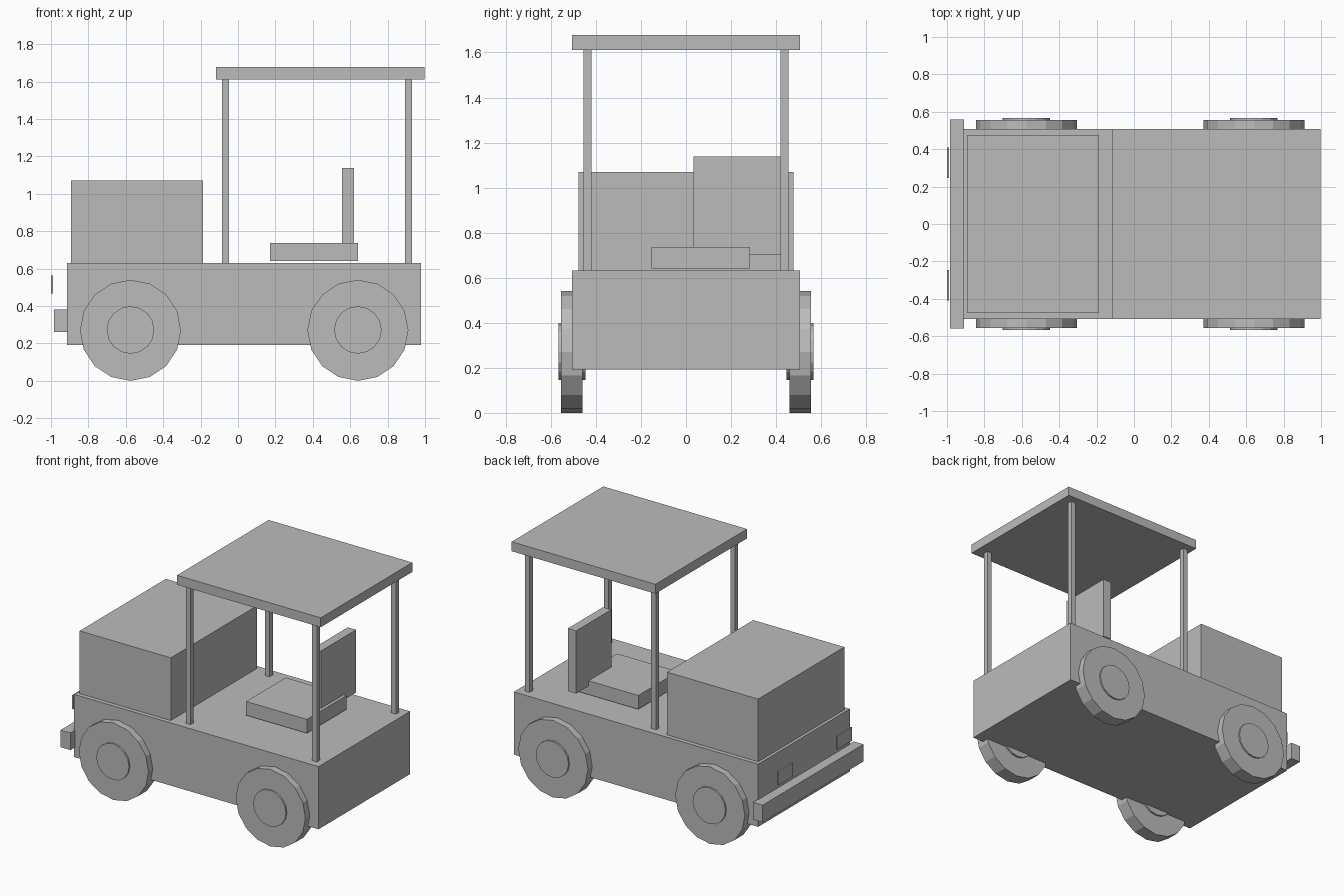
import bpy
import math
from mathutils import Matrix

old = bpy.data.objects.get("Cube")
if old:
    bpy.data.objects.remove(old, do_unlink=True)

# Single plain grey finish
grey = bpy.data.materials.new("plain_grey")
grey.use_nodes = True
colour = (0.5, 0.5, 0.5, 1)
grey.diffuse_color = colour
grey.node_tree.nodes["Principled BSDF"].inputs["Base Color"].default_value = colour


def finish(name):
    obj = bpy.context.object
    obj.name = obj.data.name = name
    obj.data.materials.append(grey)
    return obj


def box(name, x, y, z):
    """Box spanning the given (low, high) range on each axis."""
    spans = (x, y, z)
    bpy.ops.mesh.primitive_cube_add(size=1)
    obj = finish(name)
    size = [hi - lo for lo, hi in spans]
    obj.data.transform(Matrix.Diagonal((*size, 1)))
    obj.location = [(lo + hi) / 2 for lo, hi in spans]
    return obj


def disc(name, x, z, radius, y):
    """Sixteen-sided disc lying across the y axis."""
    bpy.ops.mesh.primitive_cylinder_add(vertices=16, radius=radius, depth=y[1] - y[0])
    obj = finish(name)
    obj.data.transform(Matrix.Rotation(math.pi / 2, 4, "X"))
    obj.location = (x, (y[0] + y[1]) / 2, z)
    return obj


def both_sides(span):
    """The span and its mirror image across y = 0."""
    return (("far", span), ("near", (-span[1], -span[0])))


# Chassis, engine cover and bumper
box("chassis", (-0.914, 0.979), (-0.507, 0.507), (0.192, 0.631))
box("engine_cover", (-0.893, -0.187), (-0.477, 0.477), (0.631, 1.07))
box("bumper", (-0.984, -0.908), (-0.558, 0.558), (0.262, 0.382))

# Driver seat, offset to one side
box("seat", (0.171, 0.642), (-0.154, 0.284), (0.64, 0.737))
box("seat_back", (0.556, 0.62), (0.033, 0.422), (0.70, 1.139))

# Canopy
box("roof", (-0.118, 0.996), (-0.507, 0.507), (1.612, 1.678))

for side, y in both_sides((0.42, 0.455)):
    box(f"front_post_{side}", (-0.086, -0.049), y, (0.631, 1.612))
    box(f"rear_post_{side}", (0.893, 0.93), y, (0.631, 1.612))

# Lamp plates
for side, y in both_sides((0.245, 0.408)):
    box(f"headlight_{side}", (-1.0, -0.989), y, (0.468, 0.564))

# Wheels with protruding hubs
for axle, x in (("front", -0.575), ("rear", 0.641)):
    for side, y in both_sides((0.459, 0.555)):
        disc(f"{axle}_tyre_{side}", x, 0.27, 0.27, y)
    for side, y in both_sides((0.446, 0.566)):
        disc(f"{axle}_hub_{side}", x, 0.272, 0.127, y)
